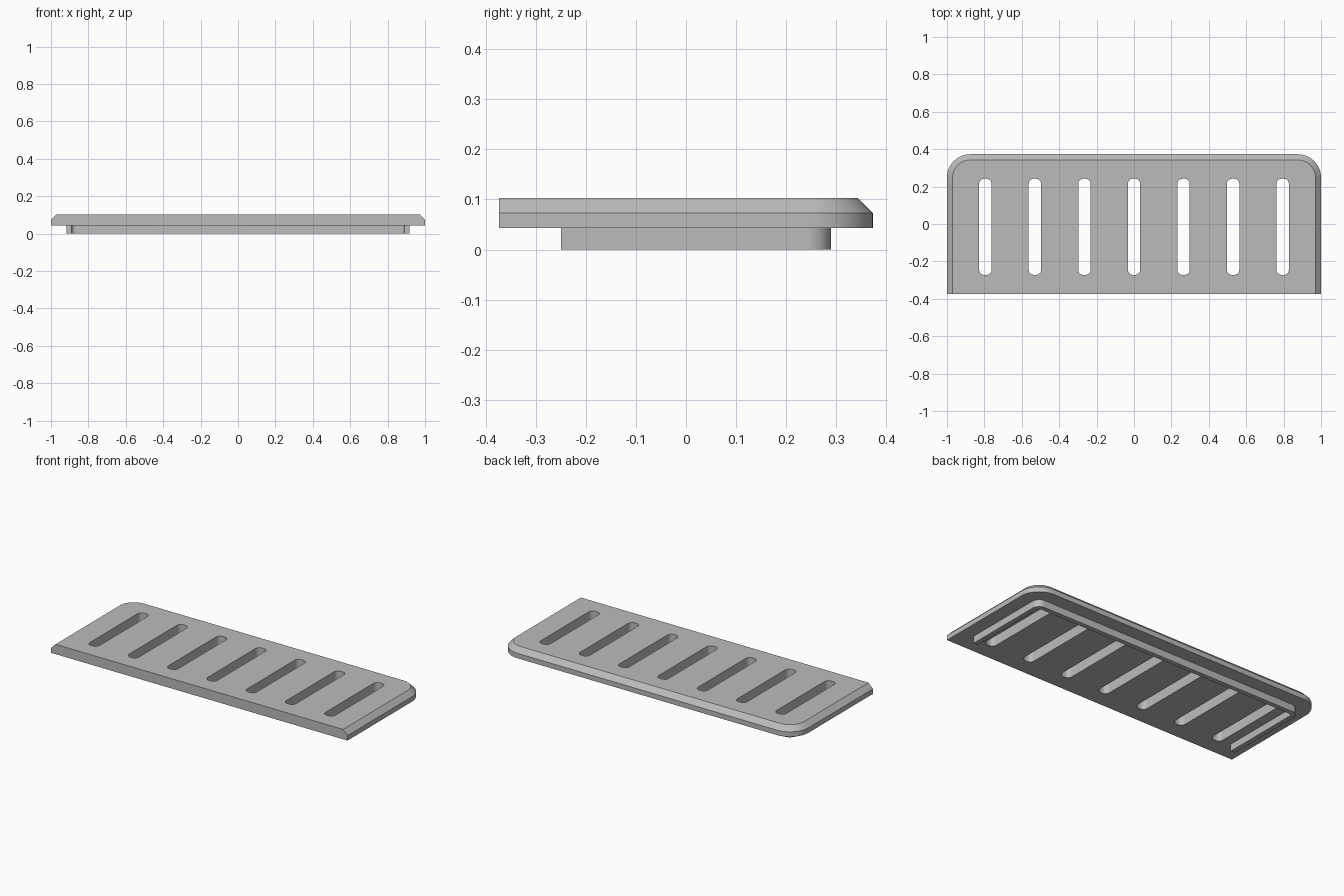
import bpy, bmesh
from math import pi, sin, cos

cube = bpy.data.objects.get("Cube")
if cube:
    bpy.data.objects.remove(cube, do_unlink=True)

grey = bpy.data.materials.new("plain grey")
grey.use_nodes = True
colour = (0.5, 0.5, 0.5, 1)
grey.diffuse_color = colour
grey.node_tree.nodes["Principled BSDF"].inputs["Base Color"].default_value = colour


def arc(cx, cy, r, start, steps=12):
    """Quarter circle, anticlockwise from the start angle."""
    return [(cx + r * cos(start + pi / 2 * i / steps),
             cy + r * sin(start + pi / 2 * i / steps)) for i in range(steps + 1)]


def arch(half, front, back, r):
    """Square at the front, rounded at the two back corners; runs right to left."""
    return ([(half, front)] + arc(half - r, back - r, r, 0)
            + arc(r - half, back - r, r, pi / 2) + [(-half, front)])


def loft(bm, layers):
    """Solid through matching outlines given as (outline, z)."""
    rings = [[bm.verts.new((x, y, z)) for x, y in pts] for pts, z in layers]
    n = len(rings[0])
    for low, high in zip(rings, rings[1:]):
        for i in range(n):
            j = (i + 1) % n
            bm.faces.new((low[i], low[j], high[j], high[i]))
    bm.faces.new(rings[0][::-1])
    bm.faces.new(rings[-1])


def make(name, solids):
    bm = bmesh.new()
    for layers in solids:
        loft(bm, layers)
    bmesh.ops.recalc_face_normals(bm, faces=bm.faces)
    mesh = bpy.data.meshes.new(name)
    bm.to_mesh(mesh)
    bm.free()
    mesh.materials.append(grey)
    ob = bpy.data.objects.new(name, mesh)
    bpy.context.collection.objects.link(ob)
    return ob


def smooth(ob):
    bpy.ops.object.select_all(action='DESELECT')
    ob.select_set(True)
    bpy.context.view_layer.objects.active = ob
    bpy.ops.object.shade_smooth_by_angle()


UNDER, EDGE, TOP = 0.043, 0.073, 0.103
FRONT, BACK, BEVEL, RADIUS = -0.373, 0.373, 0.03, 0.125

# Plate, chamfered along the sides and back
outer = arch(1, FRONT, BACK, RADIUS)
inner = arch(1 - BEVEL, FRONT, BACK - BEVEL, RADIUS - BEVEL)
plate = make("vent_plate", [[(outer, UNDER), (outer, EDGE), (inner, TOP)]])

# Seven rounded slots cut through the plate
def slot(cx, half=0.033, y0=-0.272, y1=0.242, r=0.027):
    left, right = cx - half + r, cx + half - r
    pts = (arc(right, y1 - r, r, 0, 6) + arc(left, y1 - r, r, pi / 2, 6)
           + arc(left, y0 + r, r, pi, 6) + arc(right, y0 + r, r, 3 * pi / 2, 6))
    return [(pts, 0), (pts, 0.2)]

cutter = make("slot_cutter", [slot(0.265 * i) for i in range(-3, 4)])
cutter.hide_render = True
cut = plate.modifiers.new("slots", 'BOOLEAN')
cut.operation, cut.solver, cut.object = 'DIFFERENCE', 'EXACT', cutter
bpy.context.view_layer.objects.active = plate
bpy.ops.object.modifier_apply(modifier=cut.name)
bpy.data.objects.remove(cutter, do_unlink=True)
smooth(plate)

# Locating rail underneath, open at the front
WALL = 0.028
rail_outline = (arch(0.917, -0.25, 0.29, 0.048)
                + arch(0.917 - WALL, -0.25, 0.29 - WALL, 0.048 - WALL)[::-1])
rail = make("under_rail", [[(rail_outline, 0), (rail_outline, UNDER)]])
smooth(rail)
